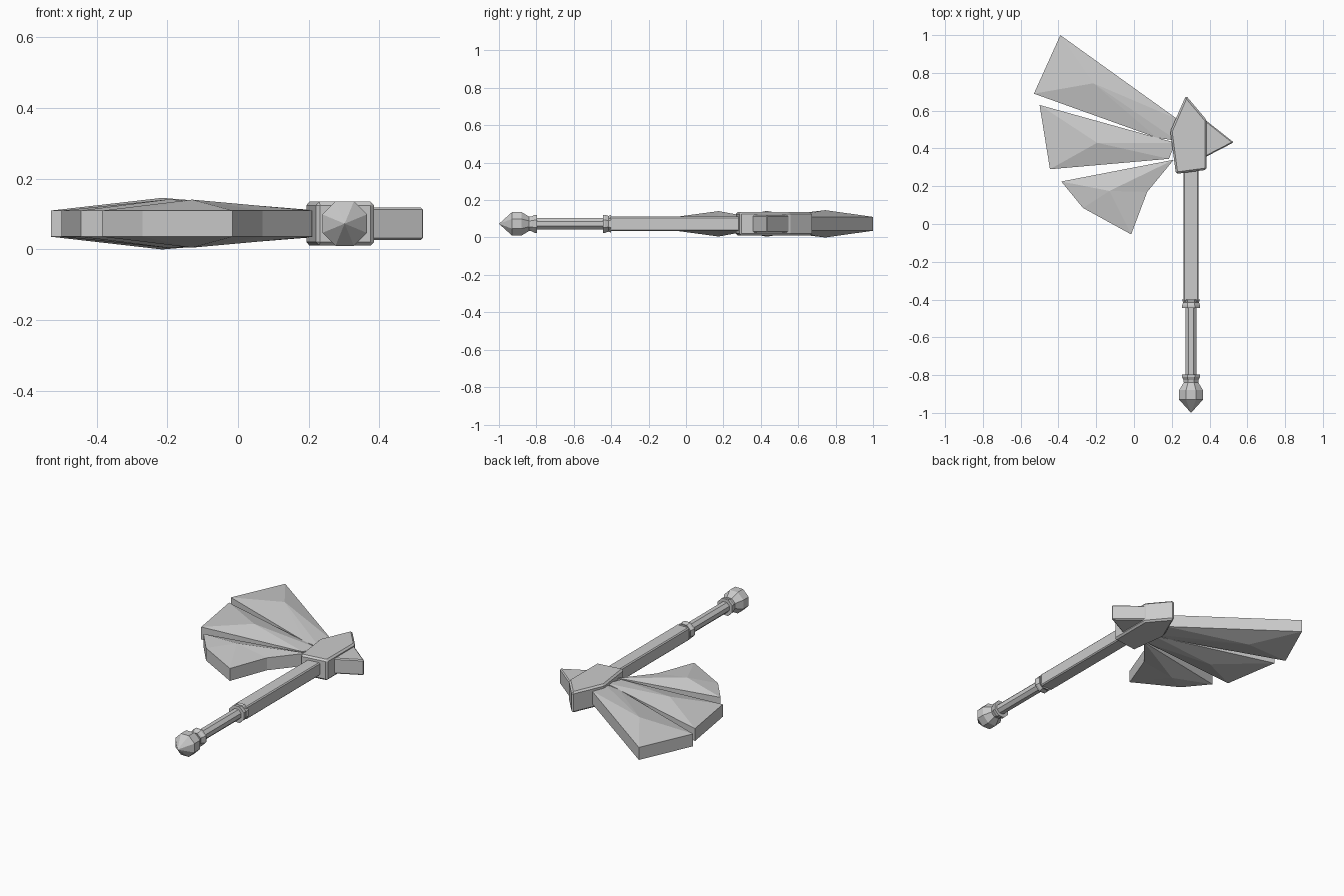
import bpy, bmesh, math
from mathutils import Vector

cube = bpy.data.objects.get("Cube")
if cube:
    bpy.data.objects.remove(cube, do_unlink=True)

MID = 0.073      # height of the flat symmetry plane
SHAFT_X = 0.302  # axis of the handle

steel = bpy.data.materials.new("plain grey")
steel.use_nodes = True
grey = (0.6, 0.6, 0.6, 1)
steel.diffuse_color = grey
steel.node_tree.nodes["Principled BSDF"].inputs["Base Color"].default_value = grey


def finish(name, bm, bevel=0):
    bmesh.ops.recalc_face_normals(bm, faces=bm.faces)
    mesh = bpy.data.meshes.new(name)
    bm.to_mesh(mesh)
    bm.free()
    mesh.materials.append(steel)
    obj = bpy.data.objects.new(name, mesh)
    bpy.context.collection.objects.link(obj)
    if bevel:
        mod = obj.modifiers.new("edge bevel", "BEVEL")
        mod.width = bevel
        mod.segments = 1
    return obj


def slab(name, outline, half, apex=None, peak=0, bevel=0):
    """Flat plate from a plan outline; an apex raises both faces into facets."""
    bm = bmesh.new()
    rings = []
    for side in (1, -1):
        ring = [bm.verts.new((x, y, MID + side * half)) for x, y in outline]
        rings.append(ring)
        if apex:
            top = bm.verts.new((*apex, MID + side * peak))
            for a, b in zip(ring, ring[1:] + ring[:1]):
                bm.faces.new((a, b, top))
        else:
            bm.faces.new(ring)
    up, low = rings
    for i in range(len(up)):
        j = (i + 1) % len(up)
        bm.faces.new((up[i], up[j], low[j], low[i]))
    return finish(name, bm, bevel)


def turned(name, profile, sides=8):
    """Faceted part around the handle axis; profile holds (y, flat radius)."""
    bm = bmesh.new()
    rings = []
    for y, flat in profile:
        r = flat / math.cos(math.pi / sides)
        ring = []
        for k in range(sides):
            a = math.tau * (k + 0.5) / sides
            ring.append(bm.verts.new((SHAFT_X + r * math.cos(a), y, MID + r * math.sin(a))))
        rings.append(ring)
    for low, up in zip(rings, rings[1:]):
        for i in range(sides):
            j = (i + 1) % sides
            bm.faces.new((low[i], low[j], up[j], up[i]))
    bm.faces.new(rings[0])
    bm.faces.new(rings[-1])
    bmesh.ops.remove_doubles(bm, verts=bm.verts, dist=0.0005)
    return finish(name, bm)


# Three fanned blades
slab("upper_blade", [(-0.39, 1.0), (-0.53, 0.69), (0.12, 0.457), (0.23, 0.44), (0.23, 0.555)],
     0.037, (-0.215, 0.745), 0.073)
slab("middle_blade", [(-0.5, 0.63), (-0.445, 0.29), (0.185, 0.345), (0.22, 0.43)],
     0.037, (-0.195, 0.43), 0.069)
slab("lower_blade", [(-0.385, 0.225), (-0.27, 0.085), (-0.015, -0.055), (0.07, 0.17), (0.21, 0.34)],
     0.037, (-0.13, 0.175), 0.068)

# Head block and back spike
slab("head_block", [(0.275, 0.68), (0.192, 0.49), (0.222, 0.265), (0.385, 0.287), (0.385, 0.55)],
     0.062, bevel=0.01)
slab("back_spike", [(0.36, 0.565), (0.36, 0.345), (0.528, 0.432)], 0.046, bevel=0.006)

# Handle
slab("shaft", [(SHAFT_X + sx * 0.04, y) for sx, y in ((-1, -0.41), (1, -0.41), (1, 0.3), (-1, 0.3))],
     0.038, bevel=0.006)
turned("grip", [(-0.84, 0.03), (-0.41, 0.03)])
turned("upper_collar", [(-0.445, 0.048), (-0.432, 0.048), (-0.415, 0.042), (-0.4, 0.047)])
turned("lower_collar", [(-0.84, 0.038), (-0.825, 0.04), (-0.81, 0.048), (-0.797, 0.048)])
turned("pommel", [(-1.0, 0.0001), (-0.93, 0.063), (-0.88, 0.063), (-0.835, 0.036)])
